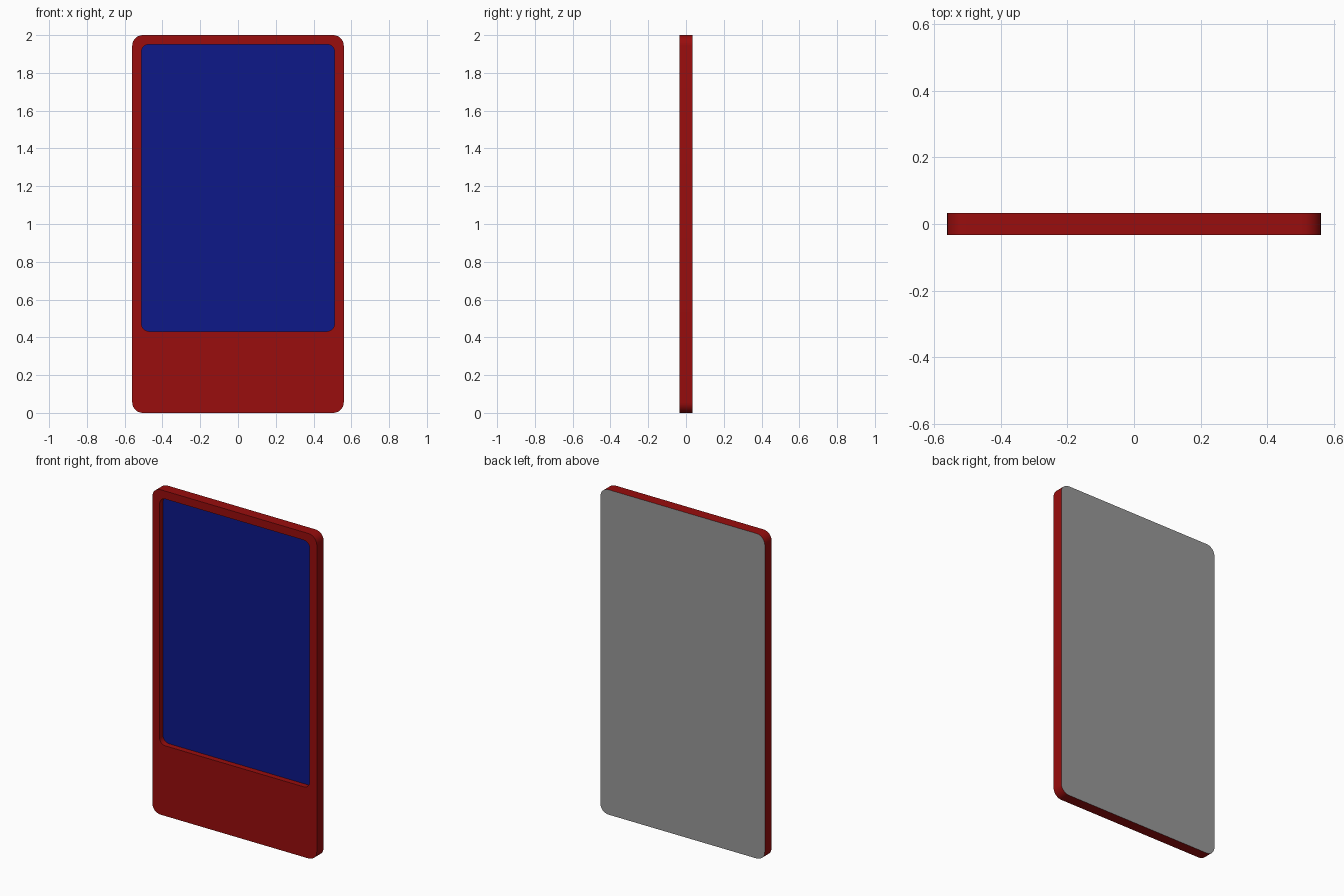
import bpy
import bmesh
from math import cos, sin, pi

if "Cube" in bpy.data.objects:
    bpy.data.objects.remove(bpy.data.objects["Cube"])

HALF_T = 0.0335  # half the slab thickness
RECESS = 0.035   # depth of the screen below the front face
# Rounded rectangles: x0, x1, z0, z1, corner radius
OUTER = (-0.56, 0.56, 0.0, 2.0, 0.056)
WINDOW = (-0.511, 0.511, 0.432, 1.951, 0.04)
SEGMENTS = 8


def rounded_loop(bm, rect, y):
    """Ring of vertices around a rounded rectangle in the xz plane."""
    x0, x1, z0, z1, r = rect
    centres = [(x1 - r, z1 - r), (x0 + r, z1 - r), (x0 + r, z0 + r), (x1 - r, z0 + r)]
    verts = []
    for k, (cx, cz) in enumerate(centres):
        for i in range(SEGMENTS + 1):
            a = (k + i / SEGMENTS) * pi / 2
            verts.append(bm.verts.new((cx + r * cos(a), y, cz + r * sin(a))))
    return verts


def bridge(bm, a, b):
    """Quads joining two matching rings."""
    n = len(a)
    for i in range(n):
        j = (i + 1) % n
        bm.faces.new((a[i], b[i], b[j], a[j]))


def finish(bm, name, color):
    mesh = bpy.data.meshes.new(name)
    bm.to_mesh(mesh)
    bm.free()
    obj = bpy.data.objects.new(name, mesh)
    bpy.context.collection.objects.link(obj)
    mat = bpy.data.materials.new(name + "_colour")
    mat.diffuse_color = color
    mat.use_nodes = True
    mat.node_tree.nodes["Principled BSDF"].inputs["Base Color"].default_value = mat.diffuse_color
    mesh.materials.append(mat)
    bpy.ops.object.select_all(action='DESELECT')
    obj.select_set(True)
    bpy.context.view_layer.objects.active = obj
    bpy.ops.object.shade_smooth_by_angle()


def panel(name, rect, y, faces_front, color):
    bm = bmesh.new()
    ring = rounded_loop(bm, rect, y)
    bm.faces.new(ring if faces_front else ring[::-1])
    finish(bm, name, color)


# Casing: outer side band, front border and inner walls of the window
bm = bmesh.new()
back = rounded_loop(bm, OUTER, HALF_T)
front = rounded_loop(bm, OUTER, -HALF_T)
lip = rounded_loop(bm, WINDOW, -HALF_T)
floor = rounded_loop(bm, WINDOW, -HALF_T + RECESS)
bridge(bm, front, back)
bridge(bm, lip, front)
bridge(bm, floor, lip)
finish(bm, "casing", (0.32, 0.004, 0.004, 1))

# Recessed screen and flat back cover
panel("screen", WINDOW, -HALF_T + RECESS, True, (0.004, 0.009, 0.25, 1))
panel("back_cover", OUTER, HALF_T, False, (0.32, 0.32, 0.32, 1))
